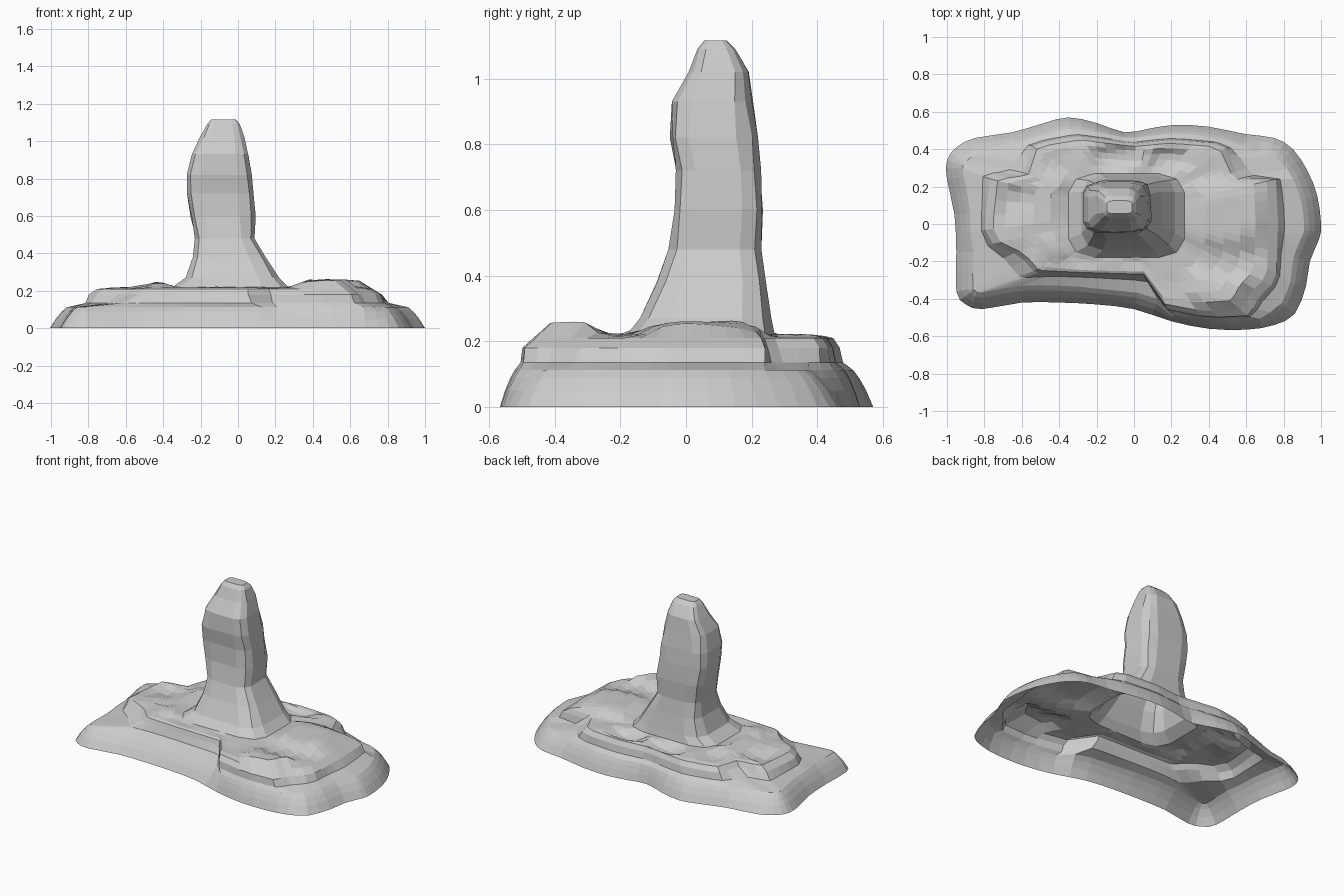
import bpy, bmesh, math, random
from mathutils import Vector
from mathutils.geometry import intersect_line_line_2d

random.seed(4)
cube = bpy.data.objects.get("Cube")
if cube:
    bpy.data.objects.remove(cube, do_unlink=True)

stone = bpy.data.materials.new("grey_stone")
stone.use_nodes = True
GREY = (0.6, 0.6, 0.6, 1)
stone.diffuse_color = GREY
stone.node_tree.nodes["Principled BSDF"].inputs["Base Color"].default_value = GREY

CENTRE = Vector((-0.02, 0.06))

# Outer shoreline of the island
SHORE = [(1, 0), (.98, .15), (.93, .28), (.85, .4), (.75, .46), (.6, .48),
         (.4, .52), (.22, .53), (.08, .51), (-.05, .49), (-.2, .54), (-.35, .57),
         (-.48, .54), (-.65, .49), (-.85, .46), (-.95, .41), (-1, .34), (-1, .24),
         (-.96, .05), (-.95, -.15), (-.95, -.36), (-.9, -.43), (-.81, -.455),
         (-.6, -.42), (-.4, -.42), (-.2, -.43), (0, -.455), (.2, -.52), (.4, -.56),
         (.6, -.565), (.75, -.54), (.86, -.48), (.92, -.33), (.94, -.2), (.99, -.08)]
# Edge of the upper terrace
TERRACE = [(.77, 0), (.76, .24), (.56, .25), (.48, .43), (.2, .45), (0, .43),
           (-.3, .47), (-.54, .43), (-.59, .27), (-.77, .25), (-.8, 0), (-.79, -.09),
           (-.61, -.17), (-.53, -.26), (.1, -.28), (.15, -.45), (.4, -.5), (.62, -.49),
           (.66, -.4), (.76, -.3)]
# Spire rings: height, left and right in x, front and back in y
SPIRE = [(.22, -.35, .27, -.18, .27), (.27, -.28, .22, -.14, .26),
         (.38, -.24, .15, -.085, .245), (.48, -.23, .09, -.05, .225),
         (.6, -.25, .09, -.035, .235), (.72, -.27, .08, -.03, .225),
         (.82, -.275, .07, -.045, .215), (.93, -.25, .05, -.04, .2),
         (1.02, -.2, .03, .01, .19), (1.09, -.165, .01, .035, .15),
         (1.115, -.145, -.01, .055, .125)]
SIDES = 12


def spire_ring(x0, x1, y0, y1):
    """Rounded rectangle fitted into the given bounds."""
    ring = []
    widest = math.cos(math.pi / SIDES) ** .45
    for i in range(SIDES):
        a = math.tau * (i + .5) / SIDES
        c, s = math.cos(a), math.sin(a)
        u = math.copysign(abs(c) ** .45, c) / widest
        v = math.copysign(abs(s) ** .45, s) / widest
        ring.append(((x0 + x1 + u * (x1 - x0)) / 2, (y0 + y1 + v * (y1 - y0)) / 2))
    return ring


def cast(direction, polygon):
    """Point where a ray from the centre meets a polygon."""
    far = CENTRE + direction * 3
    for i, p in enumerate(polygon):
        hit = intersect_line_line_2d(CENTRE, far, Vector(polygon[i - 1]), Vector(p))
        if hit:
            return hit
    return far


def smooth_loop(points, steps):
    """Closed Catmull-Rom resampling."""
    out, n = [], len(points)
    for i in range(n):
        a, b, c, d = (Vector(points[(i + k) % n]) for k in (-1, 0, 1, 2))
        for s in range(steps):
            t = s / steps
            out.append(b + .5 * t * (c - a + t * (2 * a - 5 * b + 4 * c - d
                                                  + t * (3 * (b - c) + d - a))))
    return out


def bump(x, y, cx, cy, rx, ry):
    return max(0, 1 - ((x - cx) / rx) ** 4 - ((y - cy) / ry) ** 4)


def plateau_height(p):
    """Gentle mounds and shallow hollows on the upper terrace."""
    x, y = p
    z = .217 + .042 * bump(x, y, .48, .05, .24, .2) + .042 * bump(x, y, .5, -.36, .2, .1)
    z += .025 * bump(x, y, -.42, .05, .1, .25)
    z -= .03 * bump(x, y, -.1, .36, .14, .06) + .03 * bump(x, y, .2, .35, .12, .06)
    z -= .03 * bump(x, y, -.68, .12, .1, .08)
    return z + .006 * math.sin(21 * x + 1) * math.cos(19 * y)


def build(name, rings, cap=False):
    """Skin a stack of equal rings into a flat-shaded shell."""
    bm = bmesh.new()
    loops = [[bm.verts.new(p) for p in ring] for ring in rings]
    for low, high in zip(loops, loops[1:]):
        for i in range(len(low)):
            bm.faces.new((low[i - 1], low[i], high[i], high[i - 1]))
    if cap:
        bm.faces.new(loops[-1])
    mesh = bpy.data.meshes.new(name)
    bm.to_mesh(mesh)
    bm.free()
    mesh.materials.append(stone)
    obj = bpy.data.objects.new(name, mesh)
    bpy.context.collection.objects.link(obj)


# Island: rounded shore bank, lower ledge, step, upper terrace, foot of the spire
shore = smooth_loop(SHORE, 2)
foot = spire_ring(*SPIRE[0][1:])
rings = [[] for _ in range(12)]
for i, p in enumerate(shore):
    along = (shore[(i + 1) % len(shore)] - shore[i - 1]).normalized()
    inward = Vector((-along.y, along.x))
    ray = (p - CENTRE).normalized()
    edge, inner = cast(ray, TERRACE), cast(ray, foot)
    bank = p + inward * min(.09, (p - edge).length * .5)
    ledge = edge.lerp(bank, .25)
    profile = [(p, 0), (p.lerp(bank, .35), .05), (p.lerp(bank, .7), .088), (bank, .112),
               (ledge, .135), (edge, .18), (edge.lerp(inner, .1), .21)]
    for ring, (q, z) in zip(rings, profile):
        ring.append((q.x, q.y, z))
    for k, t in enumerate((.24, .4, .58, .78)):
        q = edge.lerp(inner, t)
        rings[7 + k].append((q.x, q.y, plateau_height(q)))
    rings[11].append((inner.x, inner.y, SPIRE[0][0]))
build("island_base", rings)

# Spire: flared foot and bulging column with a blunt tip
column = []
for z, *bounds in SPIRE:
    rough = .005 if .3 < z < 1.05 else 0
    column.append([(x + random.uniform(-rough, rough), y + random.uniform(-rough, rough), z)
                   for x, y in spire_ring(*bounds)])
build("rock_spire", column, cap=True)
